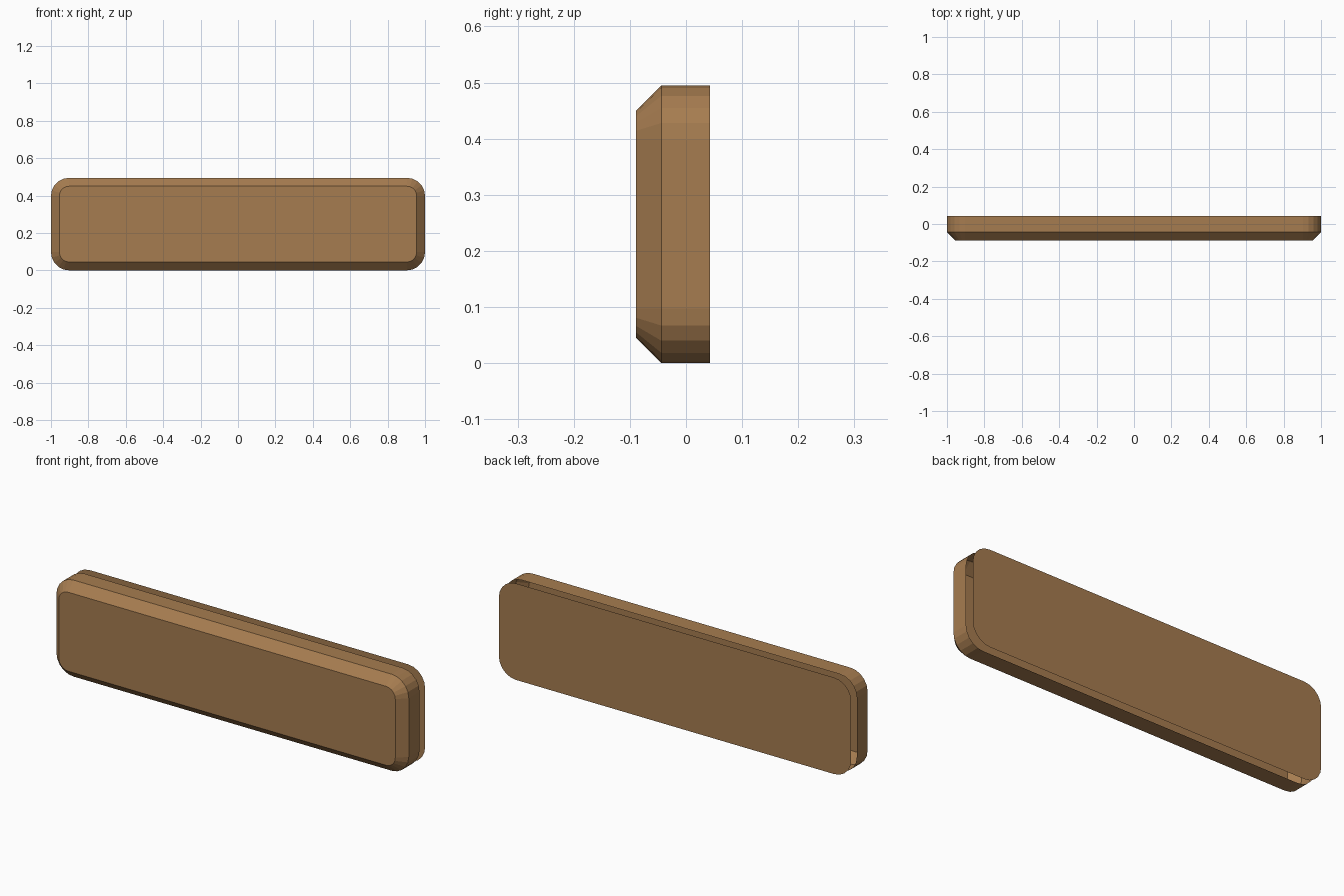
import bpy, bmesh, math

if "Cube" in bpy.data.objects:
    bpy.data.objects.remove(bpy.data.objects["Cube"])

W, H, R = 1.0, 0.495, 0.097      # half width, height, corner radius
CH = 0.045                       # front chamfer
Y_FRONT, Y_EDGE, Y_RIM, Y_BACK = -0.089, -0.044, 0.043, 0.089
SEG = 5                          # facets per corner

wood = bpy.data.materials.new("warm_brown")
wood.diffuse_color = (0.381, 0.202, 0.080, 1)
wood.use_nodes = True
wood.node_tree.nodes["Principled BSDF"].inputs["Base Color"].default_value = wood.diffuse_color


def outline(y, inset=0.0):
    """Rounded rectangle, counter-clockwise seen from the front."""
    r = R - inset
    pts = []
    for q, (sx, top) in enumerate([(1, True), (-1, True), (-1, False), (1, False)]):
        cx, cz = sx * (W - R), (H - R if top else R)
        for k in range(SEG + 1):
            a = math.radians(90) * (q + k / SEG)
            pts.append((cx + r * math.cos(a), y, cz + r * math.sin(a)))
    return pts


def finish(name, bm):
    mesh = bpy.data.meshes.new(name)
    bm.to_mesh(mesh)
    bm.free()
    mesh.materials.append(wood)
    bpy.context.collection.objects.link(bpy.data.objects.new(name, mesh))


# Front shell: flat face, chamfer and side wall, open at the back
bm = bmesh.new()
rings = [[bm.verts.new(p) for p in outline(y, i)]
         for y, i in [(Y_FRONT, CH), (Y_EDGE, 0), (Y_RIM, 0)]]
bm.faces.new(rings[0])
for a, b in zip(rings, rings[1:]):
    n = len(a)
    for i in range(n):
        j = (i + 1) % n
        bm.faces.new((a[i], b[i], b[j], a[j]))
finish("front_shell", bm)

# Back panel: a thin sheet floating just behind the shell
bm = bmesh.new()
bm.faces.new([bm.verts.new(p) for p in reversed(outline(Y_BACK))])
finish("back_panel", bm)
